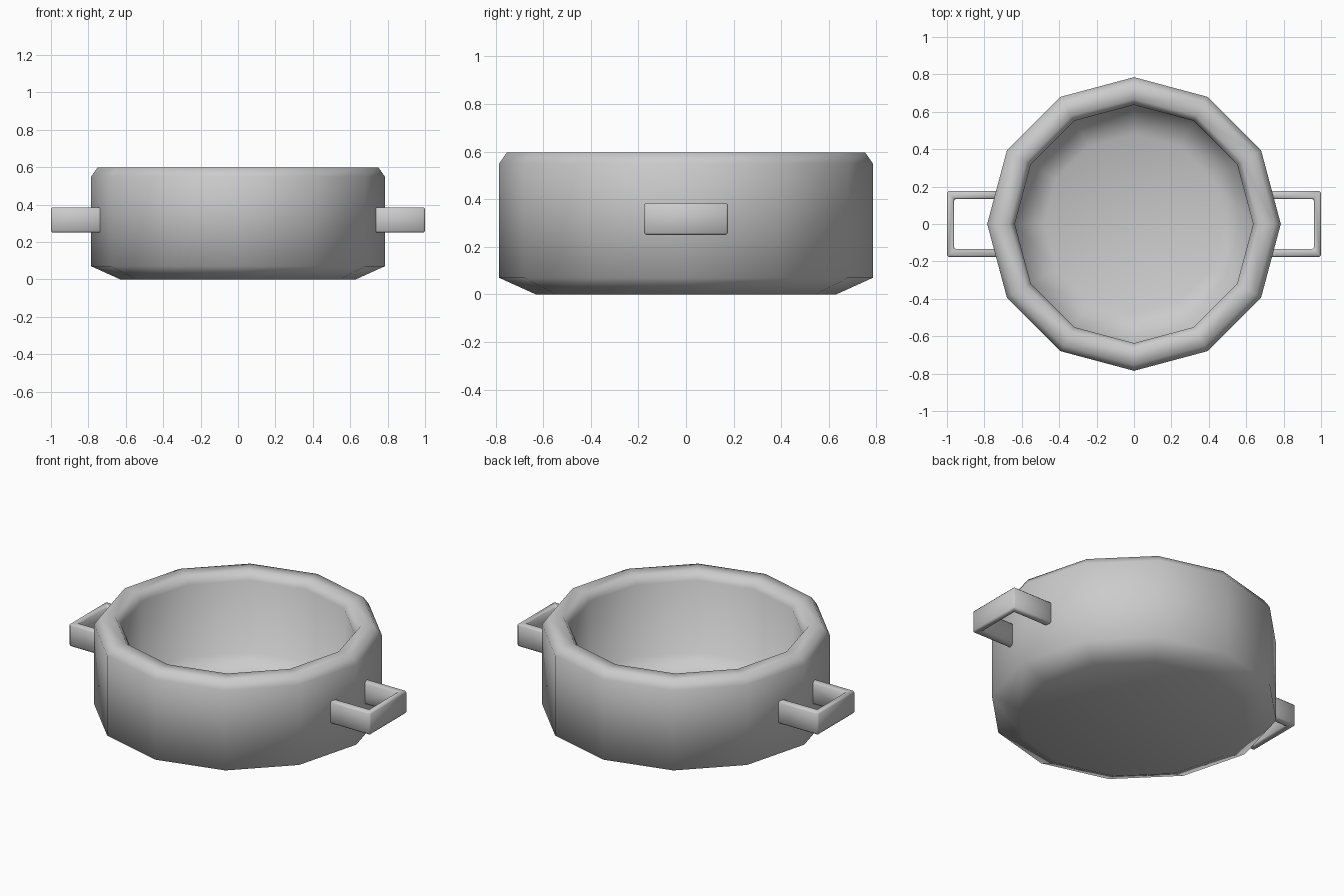
import bpy, bmesh
from math import cos, sin, pi

if "Cube" in bpy.data.objects:
    bpy.data.objects.remove(bpy.data.objects["Cube"])


def make_object(name, bm):
    bmesh.ops.recalc_face_normals(bm, faces=bm.faces)
    mesh = bpy.data.meshes.new(name)
    bm.to_mesh(mesh)
    bm.free()
    for p in mesh.polygons:
        p.use_smooth = True
    obj = bpy.data.objects.new(name, mesh)
    bpy.context.collection.objects.link(obj)
    return obj


# Pot body: twelve-sided shell turned from an outer-to-inner profile
def pot(profile, sides=12):
    bm = bmesh.new()
    rings = [[bm.verts.new((r * cos(2 * pi * i / sides), r * sin(2 * pi * i / sides), z))
              for i in range(sides)] for r, z in profile]
    for a, b in zip(rings, rings[1:]):
        for i in range(sides):
            j = (i + 1) % sides
            bm.faces.new((a[i], a[j], b[j], b[i]))
    bm.faces.new(rings[0])
    bm.faces.new(rings[-1])
    return make_object("pot_body", bm)


pot([(0.63, 0), (0.785, 0.07), (0.785, 0.55), (0.752, 0.597),
     (0.668, 0.597), (0.637, 0.55), (0.637, 0.12), (0.48, 0.05)])


# Handles: squared U-shaped strap, ends sunk into the wall
def handle(name, side):
    outline = [(0.70, -0.177), (1.0, -0.177), (1.0, 0.177), (0.70, 0.177),
               (0.70, 0.133), (0.962, 0.133), (0.962, -0.133), (0.70, -0.133)]
    bm = bmesh.new()
    low = [bm.verts.new((side * x, y, 0.25)) for x, y in outline]
    high = [bm.verts.new((side * x, y, 0.385)) for x, y in outline]
    n = len(outline)
    for i in range(n):
        j = (i + 1) % n
        bm.faces.new((low[i], low[j], high[j], high[i]))
    # top and bottom split into three clean quads
    for ring in (low, high):
        for quad in ((0, 1, 6, 7), (1, 2, 5, 6), (2, 3, 4, 5)):
            bm.faces.new([ring[k] for k in quad])
    obj = make_object(name, bm)
    bevel = obj.modifiers.new("soft_edges", 'BEVEL')
    bevel.width = 0.009
    bevel.segments = 1
    bevel.limit_method = 'ANGLE'


handle("right_handle", 1)
handle("left_handle", -1)
